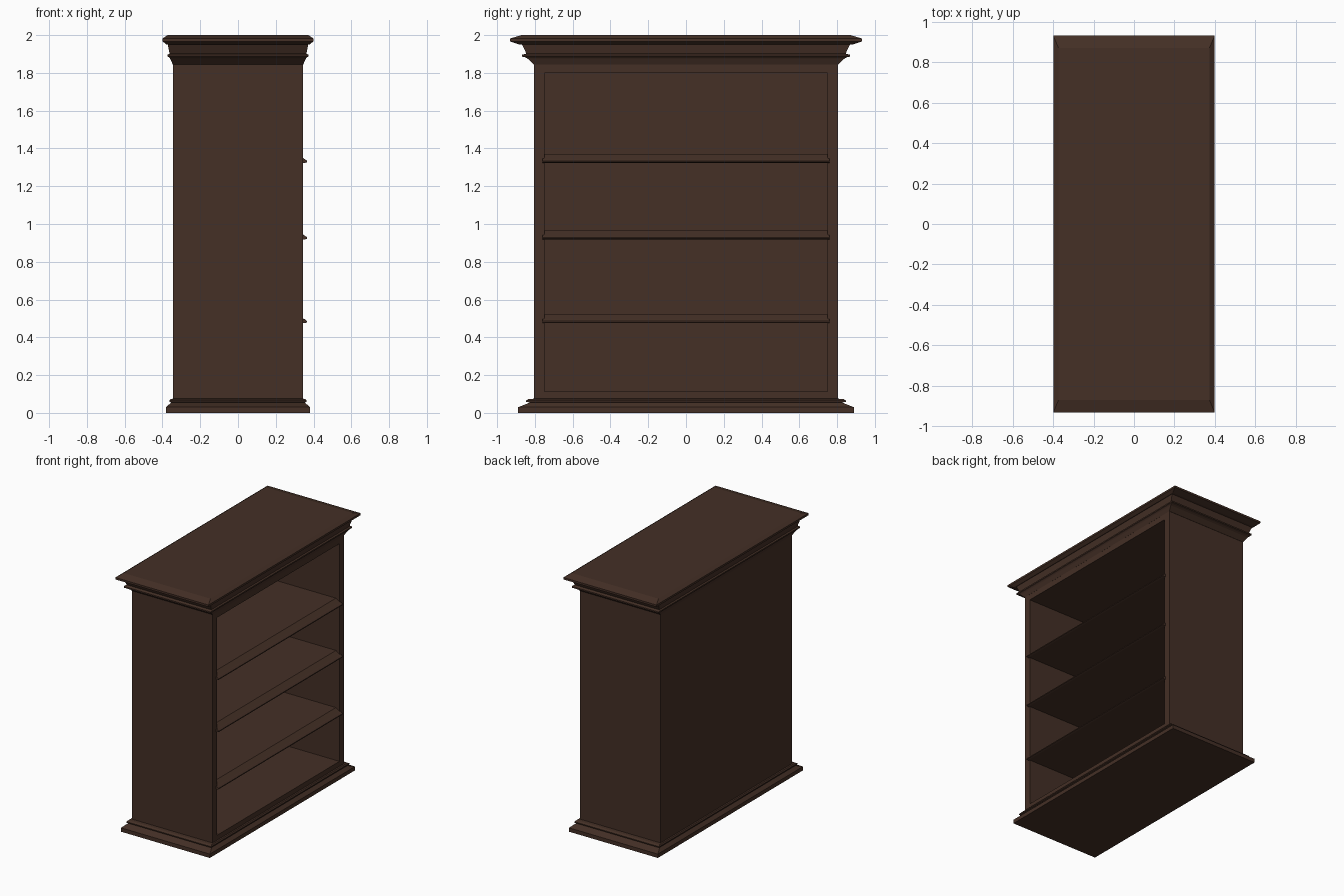
import bpy, bmesh

if "Cube" in bpy.data.objects:
    bpy.data.objects.remove(bpy.data.objects["Cube"])

# One dark brown wood for everything
wood = bpy.data.materials.new("dark brown wood")
wood.diffuse_color = (0.058, 0.029, 0.019, 1.0)
wood.use_nodes = True
wood.node_tree.nodes["Principled BSDF"].inputs["Base Color"].default_value = wood.diffuse_color


def loft(name, rings):
    """Join a list of equal-sized point rings with quads and cap both ends."""
    bm = bmesh.new()
    loops = [[bm.verts.new(p) for p in ring] for ring in rings]
    n = len(loops[0])
    for a, b in zip(loops, loops[1:]):
        for i in range(n):
            j = (i + 1) % n
            bm.faces.new((a[i], a[j], b[j], b[i]))
    bm.faces.new(loops[0])
    bm.faces.new(loops[-1])
    bmesh.ops.recalc_face_normals(bm, faces=bm.faces)
    mesh = bpy.data.meshes.new(name)
    bm.to_mesh(mesh)
    bm.free()
    mesh.materials.append(wood)
    obj = bpy.data.objects.new(name, mesh)
    bpy.context.collection.objects.link(obj)
    return obj


# The mouldings share the cabinet's depth-to-width ratio
RATIO = 0.345 / 0.805


def moulding(name, profile):
    rings = []
    for hy, z in profile:
        hx = hy * RATIO
        rings.append([(-hx, -hy, z), (hx, -hy, z), (hx, hy, z), (-hx, hy, z)])
    return loft(name, rings)


def upright(x, hy, z0, z1):
    return [(x, -hy, z0), (x, hy, z0), (x, hy, z1), (x, -hy, z1)]


def extrude_y(name, profile, hy):
    return loft(name, [[(x, y, z) for x, z in profile] for y in (-hy, hy)])


# Cabinet shell: box open towards +x with a hollow interior
loft("cabinet", [
    upright(-0.345, 0.805, 0.05, 1.86),
    upright(0.345, 0.805, 0.05, 1.86),
    upright(0.345, 0.75, 0.113, 1.80),
    upright(-0.315, 0.75, 0.113, 1.80),
])

# Stepped plinth
moulding("base_moulding", [
    (0.889, 0.0), (0.889, 0.03), (0.825, 0.055), (0.847, 0.058),
    (0.847, 0.066), (0.832, 0.074), (0.806, 0.075),
])

# Crown with bead, cove and bevelled top
moulding("crown_moulding", [
    (0.806, 1.845), (0.838, 1.875), (0.85, 1.882), (0.868, 1.886),
    (0.868, 1.896), (0.845, 1.902), (0.868, 1.95), (0.885, 1.951),
    (0.932, 1.967), (0.932, 1.982), (0.87, 2.0),
])

# Three shelves, each with a projecting front lip
for i, z in enumerate((0.475, 0.918, 1.323), 1):
    extrude_y(f"shelf_{i}", [
        (-0.32, z), (0.35, z), (0.35, z + 0.022),
        (0.315, z + 0.047), (-0.32, z + 0.047),
    ], 0.752)
    extrude_y(f"shelf_lip_{i}", [
        (0.34, z), (0.352, z), (0.366, z + 0.004), (0.366, z + 0.011),
        (0.352, z + 0.022), (0.34, z + 0.024),
    ], 0.76)
